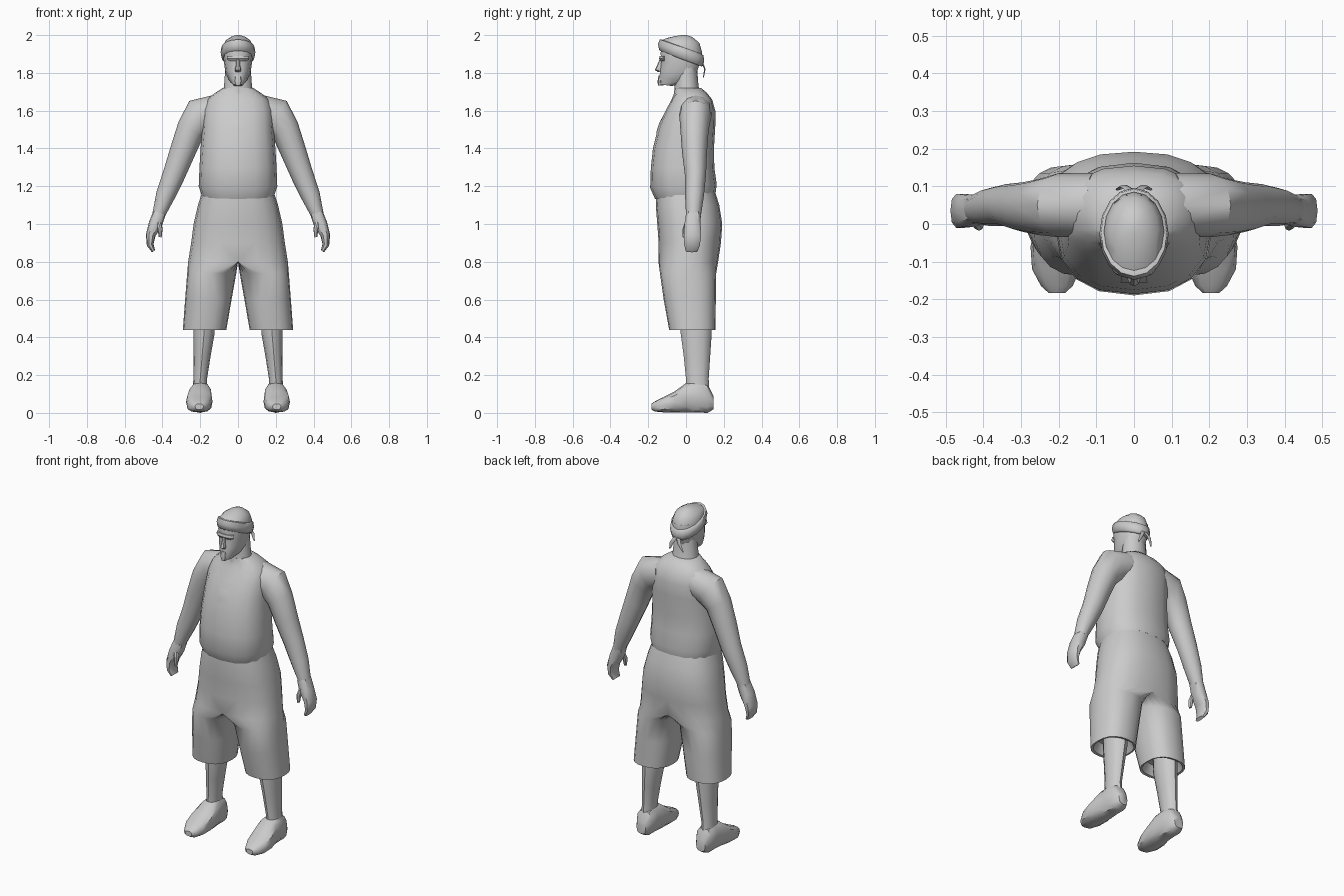
import bpy, bmesh, math
from mathutils import Vector, Euler

grey = bpy.data.materials.new("plain grey")
grey.diffuse_color = (0.6, 0.6, 0.6, 1)


def finish(name, bm, mirror=False, angle=40):
    bmesh.ops.recalc_face_normals(bm, faces=bm.faces)
    me = bpy.data.meshes.new(name)
    bm.to_mesh(me)
    bm.free()
    me.materials.append(grey)
    ob = bpy.data.objects.new(name, me)
    bpy.context.collection.objects.link(ob)
    bpy.ops.object.select_all(action='DESELECT')
    ob.select_set(True)
    bpy.context.view_layer.objects.active = ob
    bpy.ops.object.shade_smooth_by_angle(angle=math.radians(angle))
    if mirror:
        ob.modifiers.new("mirror", 'MIRROR').use_clip = True
    return ob


def loft(name, rings, n=12, power=2.0, mirror=False, half=False, angle=40):
    """Skin rings given as (x, y, z, half width, half depth, x tilt, y tilt)."""
    bm = bmesh.new()
    loops = []
    for x, y, z, ru, rv, tx, ty in rings:
        rot = Euler((math.radians(tx), math.radians(ty), 0))
        loop = []
        for i in range(n):
            a = 2 * math.pi * i / n
            c, s = math.cos(a), math.sin(a)
            p = Vector((math.copysign(abs(c) ** (2 / power), c) * ru,
                        math.copysign(abs(s) ** (2 / power), s) * rv, 0))
            p.rotate(rot)
            p += Vector((x, y, z))
            if half:
                p.x = max(p.x, 0)
            loop.append(bm.verts.new(p))
        loops.append(loop)
    for a, b in zip(loops, loops[1:]):
        for i in range(n):
            j = (i + 1) % n
            bm.faces.new((a[i], a[j], b[j], b[i]))
    bm.faces.new(loops[0])
    bm.faces.new(loops[-1])
    if half:  # drop the hidden wall on the centre plane
        wall = [f for f in bm.faces if all(v.co.x < 1e-5 for v in f.verts)]
        bmesh.ops.delete(bm, geom=wall, context='FACES')
    return finish(name, bm, mirror, angle)


def span(z, hw, y0, y1, tx=0, x=0):
    """Level ring from its front and back y."""
    return (x, (y0 + y1) / 2, z, hw, (y1 - y0) / 2, tx, 0)


# Torso with loose shirt
torso = loft("torso", [
    span(1.16, .17, -.14, .14, 6), span(1.15, .192, -.165, .158, 6),
    span(1.20, .208, -.19, .163, 3), span(1.30, .204, -.186, .15),
    span(1.40, .198, -.175, .148), span(1.52, .188, -.145, .155),
    span(1.60, .185, -.108, .155), span(1.66, .165, -.076, .138),
    span(1.695, .12, -.062, .11), span(1.72, .08, -.06, .08)], n=16, power=2.4)
loft("neck", [span(1.68, .085, -.065, .085), span(1.73, .074, -.06, .066),
              span(1.84, .066, -.05, .058)])

# Arms and hands
loft("arm", [
    (.11, .05, 1.60, .085, .085, 0, -80), (.20, .05, 1.57, .10, .085, 0, -55),
    (.25, .045, 1.50, .077, .075, 0, -32), (.295, .045, 1.38, .068, .066, 0, -25),
    (.34, .05, 1.26, .060, .056, 0, -28), (.385, .045, 1.15, .051, .050, 0, -25),
    (.42, .04, 1.05, .034, .040, 0, -20)], mirror=True)
loft("hand", [
    (.415, .04, 1.06, .034, .040, 0, -20), (.437, .035, 1.00, .036, .044, 0, -18),
    (.462, .035, .94, .026, .047, 0, -5), (.465, .032, .89, .018, .043, 0, 15),
    (.447, .03, .856, .010, .032, 0, 35)], n=10, power=2.6, mirror=True)
loft("thumb", [
    (.425, .015, 1.02, .016, .018, 0, 5), (.412, -.003, .975, .013, .015, 0, 5),
    (.412, -.008, .93, .008, .010, 0, -5)], n=8, mirror=True)

# Baggy shorts: one half, joined on the centre plane
loft("shorts", [
    (.175, .035, .50, .07, .09, 0, 0), (.175, .034, .44, .105, .108, 0, 0),
    (.177, .033, .438, .115, .122, 0, 0), (.157, .020, .60, .123, .138, 0, 0),
    (.139, .011, .74, .130, .149, 0, 0), (0, .012, .80, .264, .158, 0, 0),
    (0, .020, .90, .248, .165, 0, 0), (0, .020, 1.0, .235, .172, 0, 0),
    (0, .008, 1.10, .212, .168, 0, 0), (0, -.002, 1.18, .186, .153, 0, 0)],
    n=20, power=2.4, mirror=True, half=True)

# Lower legs
loft("leg", [
    span(.52, .056, -.03, .135, 0, .178), span(.42, .056, -.028, .136, 0, .180),
    span(.30, .045, -.012, .128, 0, .190), span(.18, .036, 0, .12, 0, .200),
    span(.10, .04, 0, .125, 0, .202)], mirror=True)

# Feet, built from heel to toe
loft("foot", [
    (.200, .146, .055, .030, .035, 90, 0), (.200, .115, .075, .050, .075, 90, 0),
    (.200, .060, .085, .054, .083, 90, 0), (.200, .00, .080, .062, .078, 90, 0),
    (.205, -.06, .058, .070, .056, 90, 0), (.207, -.12, .043, .064, .040, 90, 0),
    (.205, -.165, .034, .042, .027, 90, 0), (.205, -.183, .033, .022, .015, 90, 0)],
    power=2.7, mirror=True)

# Head
loft("head", [
    span(1.735, .026, -.140, -.075, -8), span(1.765, .050, -.144, .02, -10),
    span(1.80, .066, -.138, .055, -10), span(1.845, .073, -.134, .07, -8),
    span(1.89, .078, -.138, .08, -8), span(1.94, .075, -.128, .08, -8)],
    n=14, power=2.3)
loft("nose", [
    (0, -.140, 1.805, .014, .008, 0, 0), (0, -.146, 1.815, .017, .019, 0, 0),
    (0, -.139, 1.84, .011, .014, 0, 0), (0, -.132, 1.872, .009, .008, 0, 0)], n=8)
loft("goatee", [
    (0, -.134, 1.732, .014, .014, 0, 0), (0, -.137, 1.755, .022, .014, 0, 0),
    (0, -.133, 1.785, .018, .012, 0, 0)], n=8)
loft("brow", [
    (0, -.118, 1.862, .050, .016, 0, 0), (0, -.122, 1.875, .058, .022, 0, 0),
    (0, -.120, 1.89, .058, .020, 0, 0)], n=10)

# Cap with a thick slanted band
loft("cap", [
    (0, -.022, 1.90, .078, .11, -20, 0), (0, -.020, 1.942, .080, .110, -17, 0),
    (0, -.014, 1.972, .064, .086, -9, 0), (0, -.012, 1.992, .036, .046, -3, 0),
    (0, -.012, 2.0, .010, .014, 0, 0)], n=16)
loft("cap_band", [
    (0, -.022, 1.872, .078, .112, -20, 0), (0, -.026, 1.880, .087, .124, -20, 0),
    (0, -.026, 1.908, .092, .130, -20, 0), (0, -.023, 1.935, .088, .123, -20, 0),
    (0, -.022, 1.938, .079, .111, -20, 0)], n=16, angle=60)

# Loose ties at the back of the band
for side in (-1, 1):
    loft("cap_tie", [
        (side * .008, .088, 1.85, .012, .005, 0, 0),
        (side * .026, .100, 1.82, .013, .004, 0, 0),
        (side * .044, .092, 1.775, .005, .003, 0, 0)], n=6)


def plate(name, corners, cuts, mirror=False):
    """Thin plate laid onto the chest, corners given as (x, z)."""
    bm = bmesh.new()
    bm.faces.new([bm.verts.new((x, -.5, z)) for x, z in corners])
    bmesh.ops.subdivide_edges(bm, edges=bm.edges, cuts=cuts, use_grid_fill=True)
    ob = finish(name, bm, mirror)
    wrap = ob.modifiers.new("lay on chest", 'SHRINKWRAP')
    wrap.target = torso
    wrap.wrap_method = 'PROJECT'
    wrap.use_project_x = wrap.use_project_z = False
    wrap.use_project_y = True
    wrap.use_positive_direction = True
    wrap.use_negative_direction = False
    wrap.wrap_mode = 'ABOVE_SURFACE'
    wrap.offset = .004


# Necklace cord and pendant
plate("necklace", [(.088, 1.685), (.094, 1.685), (.033, 1.55), (.027, 1.55)], 5, True)
plate("pendant", [(-.035, 1.48), (.035, 1.48), (.033, 1.555), (-.033, 1.555)], 2)
